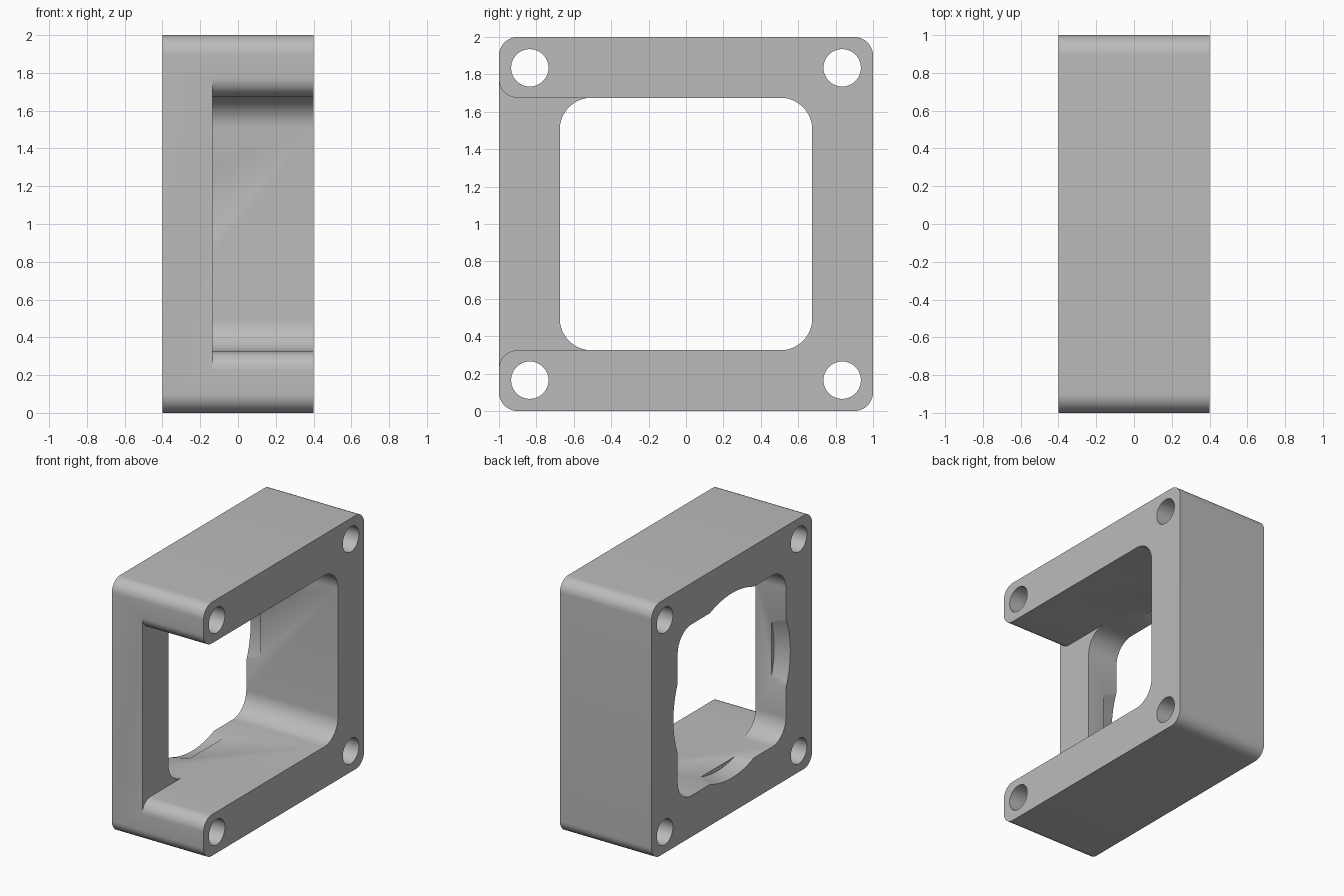
import bpy, bmesh
from math import sin, cos, pi, radians
from mathutils import Vector

cube = bpy.data.objects.get("Cube")
if cube:
    bpy.data.objects.remove(cube, do_unlink=True)

grey = bpy.data.materials.new("light grey")
grey.use_nodes = True
colour = (0.5, 0.5, 0.5, 1)
grey.diffuse_color = colour
grey.node_tree.nodes["Principled BSDF"].inputs["Base Color"].default_value = colour

HALF_DEPTH, OPENING, RIM = 0.4, 0.675, -0.135


def arc(cy, cz, r, start, end, steps=12):
    """Points on an arc in the y-z plane, angles in degrees."""
    angles = [radians(start + (end - start) * i / steps) for i in range(steps + 1)]
    return [(cy + r * cos(a), cz + r * sin(a)) for a in angles]


def rounded_square(half, r):
    c = half - r
    return (arc(c, c, r, 0, 90) + arc(-c, c, r, 90, 180)
            + arc(-c, -c, r, 180, 270) + arc(c, -c, r, 270, 360))


def prism(name, profile, x0, x1, bevel=0, scale=1):
    """Extrude a y-z profile (centred at z = 1) along x; scale tapers the far end."""
    bm = bmesh.new()
    near = [bm.verts.new((x0, y, z + 1)) for y, z in profile]
    far = [bm.verts.new((x1, y * scale, z * scale + 1)) for y, z in profile]
    cap = bm.faces.new(near)
    bm.faces.new(far[::-1])
    for i in range(len(near)):
        j = (i + 1) % len(near)
        bm.faces.new((near[j], near[i], far[i], far[j]))
    if bevel:
        bmesh.ops.bevel(bm, geom=list(cap.edges), offset=bevel, segments=3,
                        profile=0.5, affect='EDGES')
    bmesh.ops.recalc_face_normals(bm, faces=bm.faces)
    mesh = bpy.data.meshes.new(name)
    bm.to_mesh(mesh)
    bm.free()
    mesh.materials.append(grey)
    obj = bpy.data.objects.new(name, mesh)
    bpy.context.collection.objects.link(obj)
    return obj


# Outer block with rounded long edges
frame = prism("frame", rounded_square(1, 0.1), -HALF_DEPTH, HALF_DEPTH, bevel=0.012)

# Square opening with rounded corners
cutters = [prism("opening_cutter", rounded_square(OPENING, 0.17), -0.6, 0.6)]

# Notch through the front wall, leaving two arms with rounded ends
end = 0.1
lower = [(-0.4, -OPENING)] + arc(-1 + end, -OPENING - end, end, 90, 180)
lower.append((-1.2, -OPENING - end))
notch = lower + [(y, -z) for y, z in reversed(lower)]
cutters.append(prism("notch_cutter", notch, RIM, 0.6))

# Shallow round recess that scallops the opening at the rim
circle = arc(0, 0, 0.73, 0, 360, 128)[:-1]
cutters.append(prism("recess_cutter", circle, -HALF_DEPTH - 0.01, -0.275, scale=0.967))

# Four corner bolt holes
for sy in (-1, 1):
    for sz in (-1, 1):
        hole = arc(0.835 * sy, 0.835 * sz, 0.1, 0, 360, 40)[:-1]
        cutters.append(prism("hole_cutter", hole, -0.6, 0.6))

bpy.context.view_layer.objects.active = frame
for cutter in cutters:
    cutter.hide_render = True
    mod = frame.modifiers.new("cut", 'BOOLEAN')
    mod.operation, mod.solver, mod.object = 'DIFFERENCE', 'EXACT', cutter
    bpy.ops.object.modifier_apply(modifier=mod.name)
    bpy.data.objects.remove(cutter, do_unlink=True)

bpy.ops.object.select_all(action='DESELECT')
frame.select_set(True)
bpy.ops.object.shade_smooth_by_angle(angle=radians(30))
